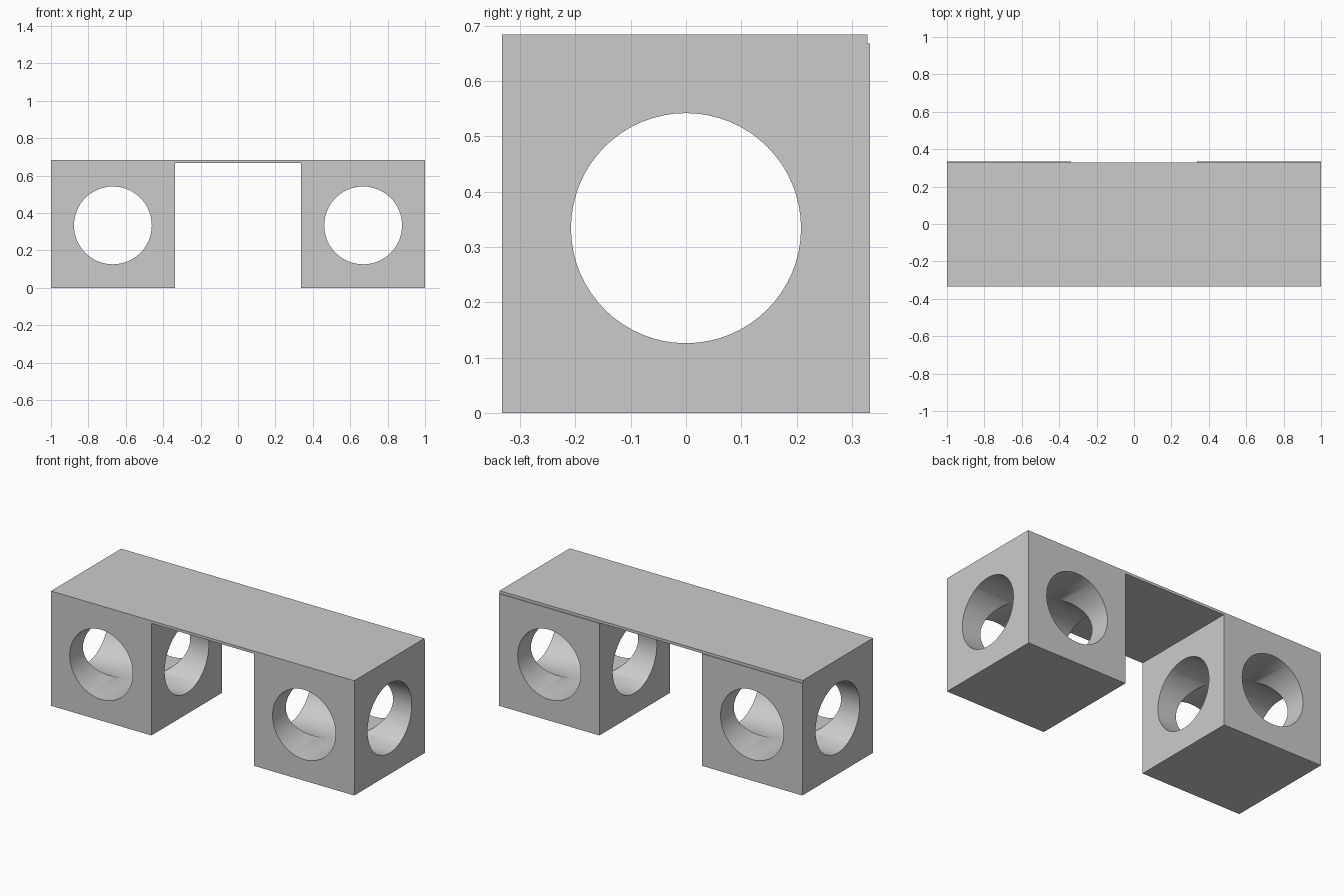
import bpy
from math import pi, radians

cube = bpy.data.objects.get("Cube")
if cube:
    bpy.data.objects.remove(cube, do_unlink=True)

WIDTH, DEPTH, HEIGHT = 0.662, 0.666, 0.668   # one block
TOP = 0.684
RADIUS = 0.208

grey = bpy.data.materials.new("light grey")
grey.use_nodes = True
colour = (0.6, 0.6, 0.6, 1)
grey.diffuse_color = colour
grey.node_tree.nodes["Principled BSDF"].inputs["Base Color"].default_value = colour


def box(name, x, y0, y1, z0, z1, width):
    bpy.ops.mesh.primitive_cube_add(size=1, location=(x, (y0 + y1) / 2, (z0 + z1) / 2))
    ob = bpy.context.object
    ob.name = name
    ob.scale = (width, y1 - y0, z1 - z0)
    bpy.ops.object.transform_apply(location=False, rotation=False, scale=True)
    ob.data.materials.append(grey)
    return ob


def bore(block, rotation):
    """Cut a round hole right through the middle of a block."""
    bpy.ops.mesh.primitive_cylinder_add(vertices=64, radius=RADIUS, depth=1,
                                        location=block.location, rotation=rotation)
    cutter = bpy.context.object
    cutter.hide_render = True
    cutter.data.materials.append(grey)
    mod = block.modifiers.new("hole", "BOOLEAN")
    mod.operation = "DIFFERENCE"
    mod.solver = "EXACT"
    mod.object = cutter
    bpy.ops.object.select_all(action="DESELECT")
    block.select_set(True)
    bpy.context.view_layer.objects.active = block
    bpy.ops.object.modifier_apply(modifier=mod.name)
    bpy.data.objects.remove(cutter, do_unlink=True)


# Two blocks, each with crossing holes front to back and side to side
for name, side in (("left_block", 1), ("right_block", -1)):
    block = box(name, side * (1 - WIDTH / 2), -DEPTH / 2, DEPTH / 2, 0, HEIGHT, WIDTH)
    bore(block, (pi / 2, 0, 0))
    bore(block, (0, pi / 2, 0))
    bpy.ops.object.shade_smooth_by_angle(angle=radians(30))

# Thin top board, set in slightly at the back
box("top_board", 0, -DEPTH / 2, 0.328, HEIGHT, TOP, 2)
